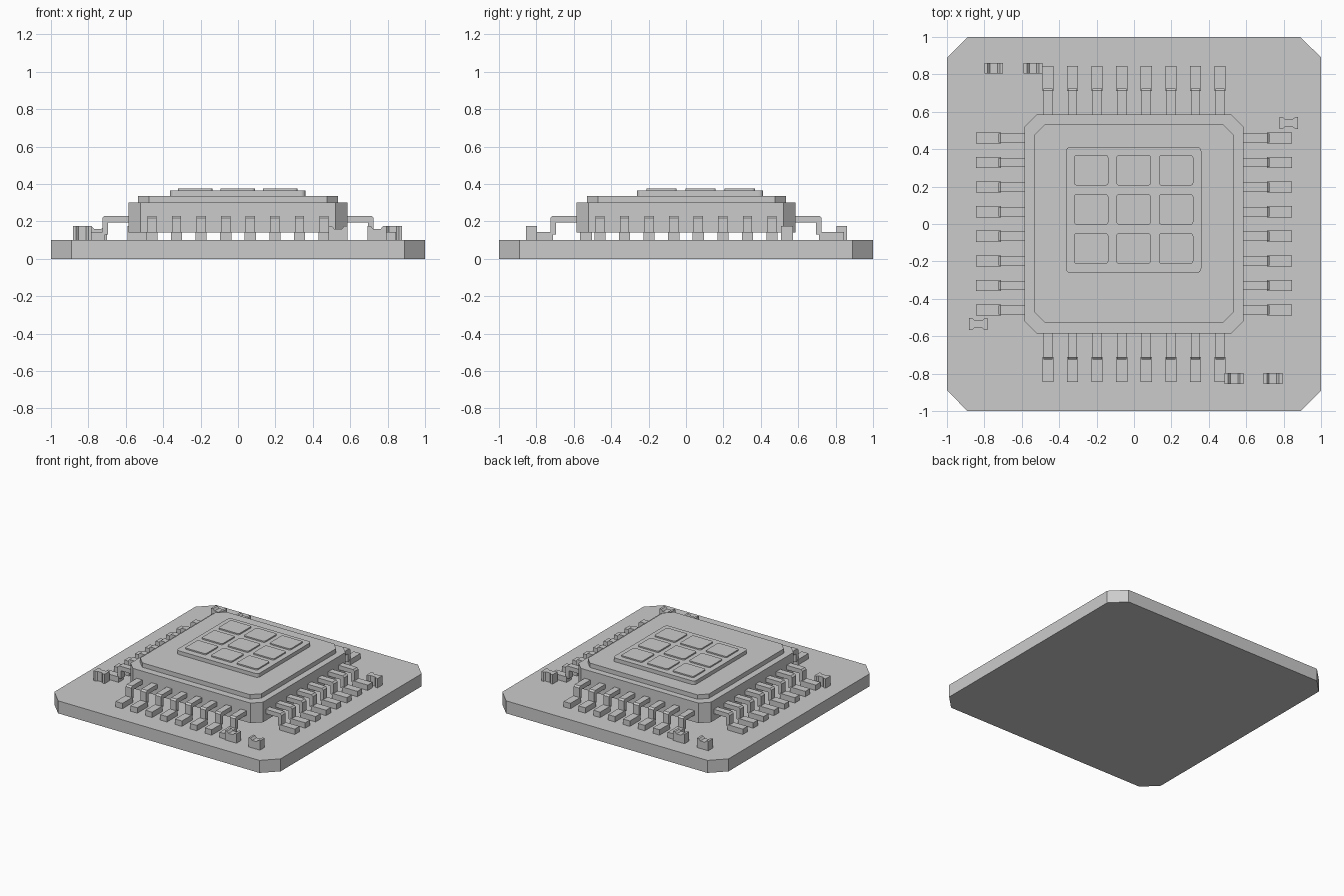
import bpy, bmesh, math
from mathutils import Matrix

if "Cube" in bpy.data.objects:
    bpy.data.objects.remove(bpy.data.objects["Cube"])

grey = bpy.data.materials.new("plain grey")
grey.diffuse_color = (0.6, 0.6, 0.6, 1)
grey.use_nodes = True
grey.node_tree.nodes["Principled BSDF"].inputs["Base Color"].default_value = grey.diffuse_color


def prism(name, pts, lo, hi, matrix=None):
    """Extrude a 2D outline from lo to hi along z, then transform it."""
    bm = bmesh.new()
    face = bm.faces.new([bm.verts.new((x, y, lo)) for x, y in pts])
    ext = bmesh.ops.extrude_face_region(bm, geom=[face])
    verts = [v for v in ext["geom"] if isinstance(v, bmesh.types.BMVert)]
    bmesh.ops.translate(bm, vec=(0, 0, hi - lo), verts=verts)
    if matrix:
        bm.transform(matrix)
    bmesh.ops.recalc_face_normals(bm, faces=bm.faces)
    mesh = bpy.data.meshes.new(name)
    bm.to_mesh(mesh)
    bm.free()
    mesh.materials.append(grey)
    obj = bpy.data.objects.new(name, mesh)
    bpy.context.collection.objects.link(obj)
    return obj


def rect(x0, x1, y0, y1, r=0.0, steps=1):
    """Rectangle outline; steps=1 gives chamfers, more gives round corners."""
    if r == 0:
        return [(x0, y0), (x1, y0), (x1, y1), (x0, y1)]
    pts = []
    corners = [(x1 - r, y1 - r), (x0 + r, y1 - r), (x0 + r, y0 + r), (x1 - r, y0 + r)]
    for i, (cx, cy) in enumerate(corners):
        for s in range(steps + 1):
            a = (i + s / steps) * math.pi / 2
            pts.append((cx + r * math.cos(a), cy + r * math.sin(a)))
    return pts


# Board and stepped chip body
prism("board", rect(-1, 1, -1, 1, 0.11), 0, 0.10)
prism("chip_body", rect(-0.585, 0.585, -0.585, 0.585, 0.065), 0.14, 0.30)
prism("chip_lid", rect(-0.535, 0.535, -0.53, 0.535, 0.06), 0.30, 0.335)

# Raised panel with a 3 x 3 grid of tiles
prism("panel", rect(-0.364, 0.36, -0.262, 0.413, 0.025, 4), 0.335, 0.365)
for i in range(3):
    for j in range(3):
        x, y = -0.229 + 0.227 * i, -0.131 + 0.209 * j
        prism("tile", rect(x - 0.092, x + 0.092, y - 0.081, y + 0.081, 0.014, 3),
              0.365, 0.375)

# Bent pins on all four sides: profile is (outward distance, height)
pin = [(0.575, 0.195), (0.695, 0.195), (0.695, 0.13), (0.725, 0.13),
       (0.725, 0.218), (0.713, 0.23), (0.575, 0.23)]
upright = Matrix.Rotation(math.pi / 2, 4, 'X')
for side in range(4):
    turn = Matrix.Rotation(side * math.pi / 2, 4, 'Z')
    for k in range(8):
        t = -0.46 + k * 0.92 / 7
        prism("pin", pin, t - 0.025, t + 0.025, turn @ upright)
        prism("pin_foot", rect(0.712, 0.845, t - 0.03, t + 0.03), 0.10, 0.143, turn)

# Small components whose outline dips in the middle
dip = [(0.05, 1), (0.033, 1), (0.02, 0.62), (-0.02, 0.62), (-0.033, 1), (-0.05, 1)]
waisted = [(x, 0.032 * h) for x, h in dip] + [(-x, -0.032 * h) for x, h in dip]
for x, y in [(0.828, 0.54), (-0.832, -0.535)]:
    prism("resistor", waisted, 0.10, 0.175, Matrix.Translation((x, y, 0)))

notched = [(x, 0.135 + 0.04 * h) for x, h in dip] + [(-0.05, 0.10), (0.05, 0.10)]
for x, y in [(-0.75, 0.833), (-0.54, 0.833), (0.535, -0.826), (0.743, -0.826)]:
    prism("capacitor", notched, -0.029, 0.029, Matrix.Translation((x, y, 0)) @ upright)
